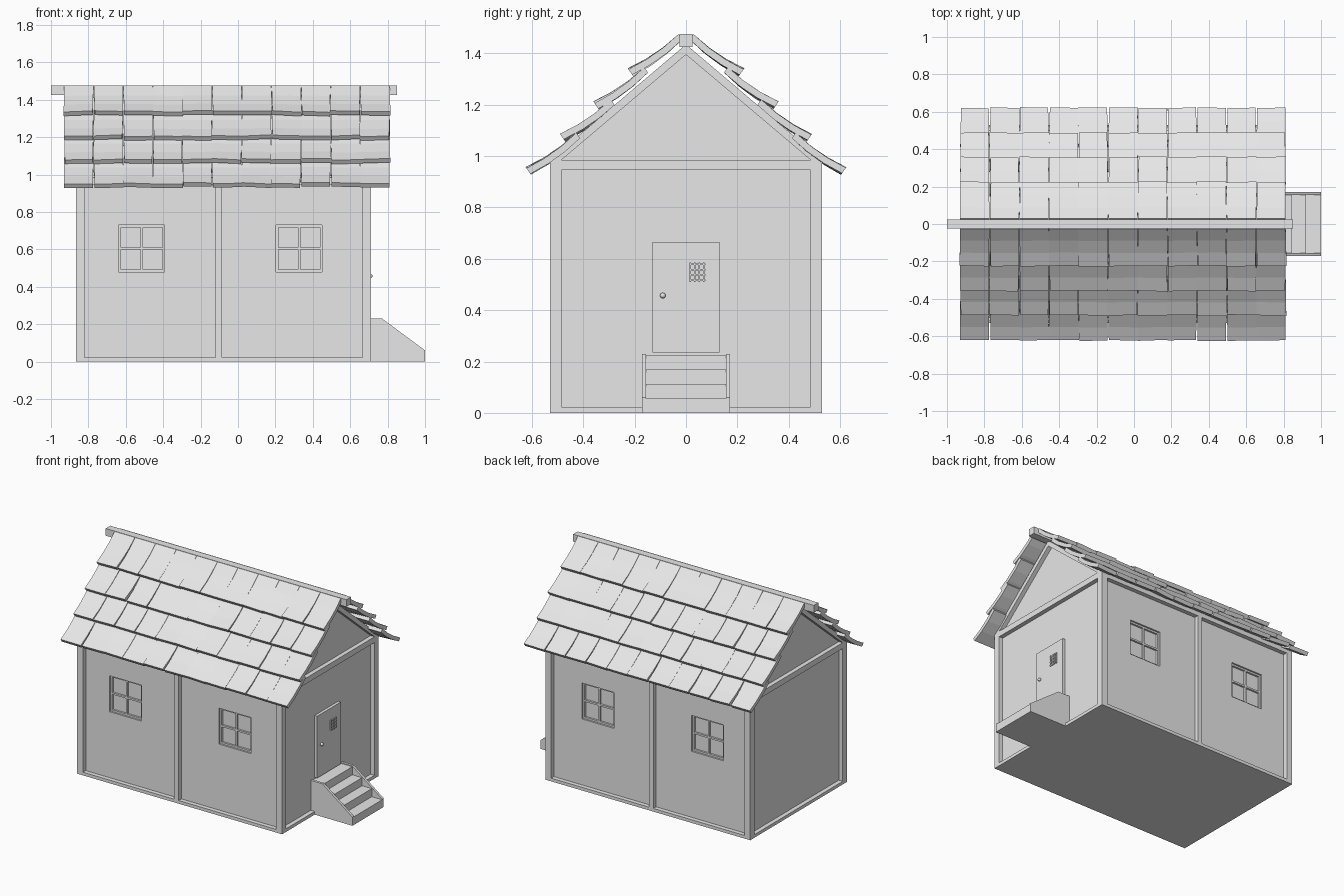
import bpy, bmesh, random
from mathutils import Vector

random.seed(4)
cube = bpy.data.objects.get("Cube")
if cube:
    bpy.data.objects.remove(cube, do_unlink=True)

grey = bpy.data.materials.new("plain grey")
grey.use_nodes = True
grey.diffuse_color = (0.8, 0.8, 0.8, 1)
grey.node_tree.nodes["Principled BSDF"].inputs["Base Color"].default_value = (0.8, 0.8, 0.8, 1)


def finish(name, bm):
    bmesh.ops.recalc_face_normals(bm, faces=bm.faces)
    mesh = bpy.data.meshes.new(name)
    bm.to_mesh(mesh)
    bm.free()
    mesh.materials.append(grey)
    ob = bpy.data.objects.new(name, mesh)
    bpy.context.collection.objects.link(ob)
    return ob


def add_box(bm, x, y, z):
    """Box from (min, max) pairs."""
    verts = bmesh.ops.create_cube(bm, size=1)["verts"]
    for v in verts:
        v.co = [(a + b) / 2 + c * (b - a) for (a, b), c in zip((x, y, z), v.co)]


def add_prism(bm, points, start, end, axis="X"):
    """Extrude a (horizontal, z) profile along x or y."""
    def place(p, d):
        return (d, p[0], p[1]) if axis == "X" else (p[0], d, p[1])
    a = [bm.verts.new(place(p, start)) for p in points]
    b = [bm.verts.new(place(p, end)) for p in points]
    bm.faces.new(a)
    bm.faces.new(b[::-1])
    for i in range(len(a)):
        j = (i + 1) % len(a)
        bm.faces.new((a[i], b[i], b[j], a[j]))


def box(name, *spans):
    bm = bmesh.new()
    add_box(bm, *spans)
    return finish(name, bm)


X0, X1, Y = -0.865, 0.71, 0.53      # outer faces of the timber frame
DEPTH, POST = 0.03, 0.045           # how far frame stands proud, post width
WX0, WX1, WY = X0 + DEPTH, X1 - DEPTH, Y - DEPTH
WINDOWS = (-0.515, 0.327)
WZ0, WZ1, WHALF, RECESS = 0.48, 0.73, 0.123, 0.025

# Walls: solid gabled body with window recesses cut into both long sides
bm = bmesh.new()
add_prism(bm, [(-WY, 0), (WY, 0), (WY, 0.985), (0, 1.415), (-WY, 0.985)], WX0, WX1)
walls = finish("walls", bm)
bm = bmesh.new()
for side in (-1, 1):
    for cx in WINDOWS:
        add_box(bm, (cx - WHALF, cx + WHALF),
                sorted((side * (WY - RECESS), side * (WY + 0.1))), (WZ0, WZ1))
cutter = finish("window_cutter", bm)
cutter.hide_render = True
cutter.hide_set(True)
cut = walls.modifiers.new("windows", "BOOLEAN")
cut.object = cutter
cut.solver = "EXACT"
bpy.context.view_layer.objects.active = walls
walls.select_set(True)
bpy.ops.object.modifier_apply(modifier=cut.name)
bpy.data.objects.remove(cutter, do_unlink=True)

# Window bars: border and cross inside each recess
for side, label in ((-1, "front"), (1, "back")):
    for n, cx in enumerate(WINDOWS):
        bm = bmesh.new()
        y = sorted((side * (WY - RECESS), side * (WY - 0.012)))
        cz = (WZ0 + WZ1) / 2
        for dx in (-WHALF + 0.006, 0, WHALF - 0.006):
            add_box(bm, (cx + dx - 0.006, cx + dx + 0.006), y, (WZ0, WZ1))
        for z in (WZ0 + 0.006, cz, WZ1 - 0.006):
            add_box(bm, (cx - WHALF, cx + WHALF), y, (z - 0.006, z + 0.006))
        finish(f"{label}_window_bars_{n + 1}", bm)

# Timber frame on the long sides
for side, label in ((-1, "front"), (1, "back")):
    outer = sorted((side * (WY - 0.01), side * Y))
    box(f"{label}_middle_post", (-0.12, -0.085), outer, (0, 0.97))
    box(f"{label}_sill", (X0 + POST, X1 - POST), outer, (0, 0.022))
    box(f"{label}_top_beam", (X0 + POST, X1 - POST), outer, (0.945, 0.985))
    for end, px in (("left", X1 - POST), ("right", X0)):
        box(f"{label}_{end}_post", (px, px + POST),
            sorted((side * (Y - POST), side * Y)), (0, 0.985))

# Timber frame on the gable ends
for label, x in (("left", (WX1 - 0.01, X1)), ("right", (X0, WX0 + 0.01))):
    inner = (-Y + POST, Y - POST)
    box(f"{label}_end_sill", x, inner, (0, 0.022))
    box(f"{label}_end_beam", x, inner, (0.945, 0.985))
    bm = bmesh.new()
    for s in (-1, 1):
        add_prism(bm, [(s * Y, 0.985), (0, 1.435), (0, 1.395), (s * (Y - POST), 0.985)], *x)
    finish(f"{label}_gable_rafters", bm)

# Door with knob and small barred opening
box("door", (WX1 - 0.01, WX1 + 0.02), (-0.13, 0.13), (0.235, 0.665))
bm = bmesh.new()
for i in range(4):
    y, z = 0.016 + i * 0.018, 0.516 + i * 0.021
    add_box(bm, (WX1 + 0.018, WX1 + 0.027), (y - 0.003, y + 0.003), (0.51, 0.585))
    add_box(bm, (WX1 + 0.018, WX1 + 0.027), (0.011, 0.075), (z - 0.003, z + 0.003))
finish("door_grille", bm)
bm = bmesh.new()
bmesh.ops.create_uvsphere(bm, u_segments=12, v_segments=8, radius=0.011)
bmesh.ops.translate(bm, verts=bm.verts, vec=(WX1 + 0.028, -0.09, 0.457))
for f in bm.faces:
    f.smooth = True
finish("door_knob", bm)

# Steps between two sloping side boards
bm = bmesh.new()
for i, front in enumerate((1.0, 0.92, 0.845, 0.77)):
    add_box(bm, (WX1, front), (-0.155, 0.155), (0, 0.056 * (i + 1)))
finish("steps", bm)
bm = bmesh.new()
side_board = [(WX1, 0), (1, 0), (1, 0.06), (0.77, 0.23), (WX1, 0.23)]
for s in (-1, 1):
    add_prism(bm, side_board, s * 0.155, s * 0.172, "Y")
finish("step_side_boards", bm)

# Roof: four overlapping courses of slightly sagging, uneven shingles per slope
COLUMNS, LEFT, RIGHT = 11, -0.93, 0.812
COURSES = ((0.622, 0.953), (0.488, 1.082), (0.358, 1.208), (0.224, 1.337))
PITCH = Vector((-0.195, 0.138))
NORMAL = Vector((0.578, 0.816))
width = (RIGHT - LEFT) / COLUMNS


def shingle(bm, x0, x1, eave, side):
    rings = []
    lift = [random.uniform(-0.006, 0.006) for _ in range(2)]
    skew = [random.uniform(-0.005, 0.005) for _ in range(2)]
    for k in range(4):
        t = k / 3
        for thick in (0, 0.026):
            for x, dz, dx in zip((x0, x1), lift, skew):
                p = Vector(eave) + PITCH * t
                p += NORMAL * (dz * (1 - t) - thick - 0.04 * t * (1 - t))
                rings.append(bm.verts.new((x + dx * (1 - t), side * p.x, p.y)))
    for k in range(3):
        a, b = rings[4 * k:4 * k + 4], rings[4 * k + 4:4 * k + 8]
        for i, j in ((0, 1), (1, 3), (3, 2), (2, 0)):
            bm.faces.new((a[i], a[j], b[j], b[i]))
    for e in (rings[:4], rings[-4:]):
        bm.faces.new((e[0], e[1], e[3], e[2]))


for side, label in ((-1, "front"), (1, "back")):
    for row, eave in enumerate(COURSES):
        bm = bmesh.new()
        for c in range(COLUMNS):
            x = LEFT + c * width
            shingle(bm, x + 0.001, x + width - 0.001, eave, side)
        finish(f"{label}_shingles_{row + 1}", bm)

# Ridge beam
box("ridge_beam", (-1.0, 0.85), (-0.025, 0.025), (1.425, 1.475))
